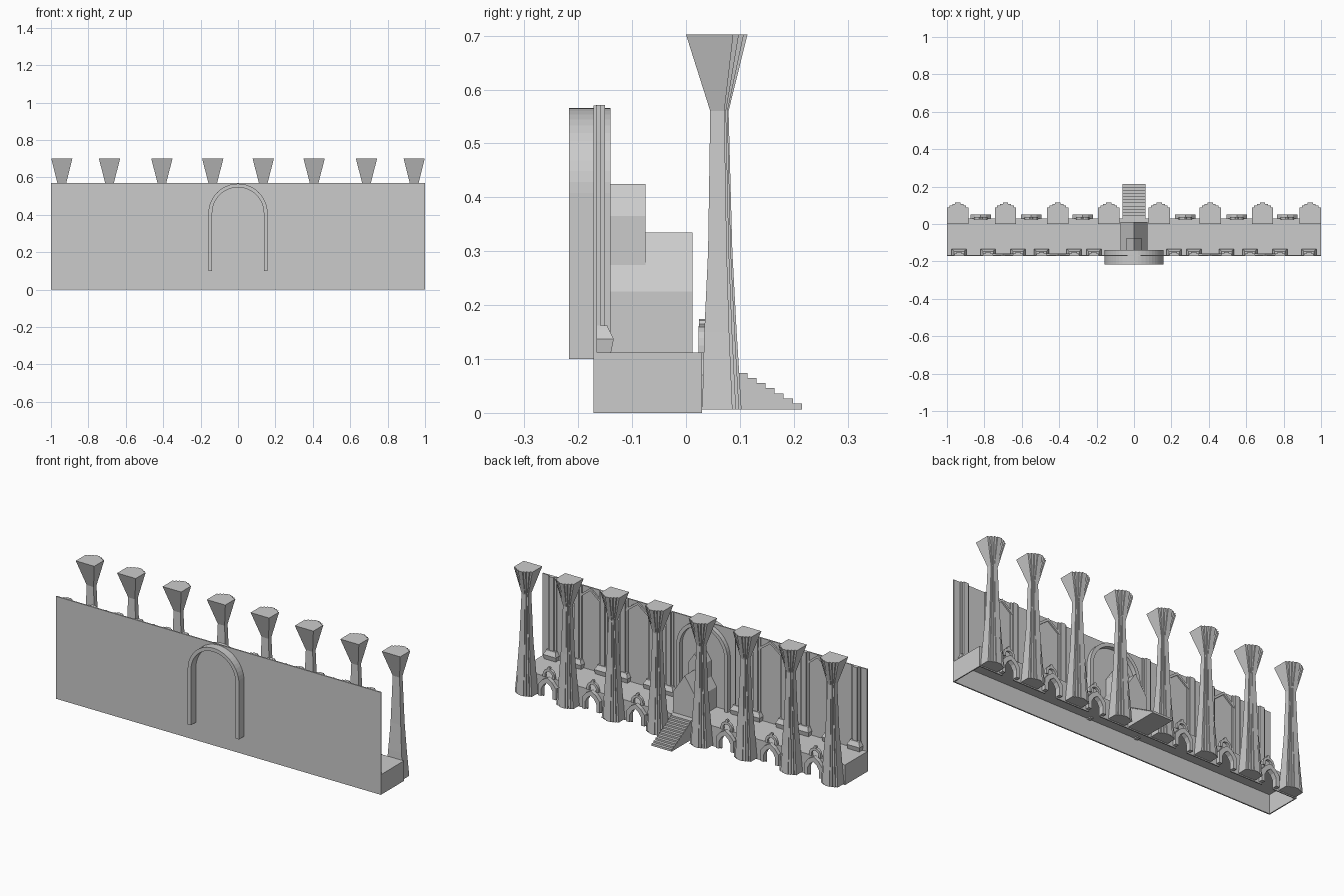
import bpy, bmesh, math

cube = bpy.data.objects.get("Cube")
if cube:
    bpy.data.objects.remove(cube, do_unlink=True)

stone = bpy.data.materials.new("grey_stone")
stone.use_nodes = True
colour = (0.6, 0.6, 0.6, 1)
stone.diffuse_color = colour
stone.node_tree.nodes["Principled BSDF"].inputs["Base Color"].default_value = colour


def loft(name, rings):
    """Skin matching closed rings and cap both ends."""
    bm = bmesh.new()
    loops = [[bm.verts.new(p) for p in ring] for ring in rings]
    n = len(loops[0])
    for a, b in zip(loops, loops[1:]):
        for i in range(n):
            j = (i + 1) % n
            bm.faces.new((a[i], a[j], b[j], b[i]))
    bm.faces.new(loops[0])
    bm.faces.new(loops[-1])
    bmesh.ops.recalc_face_normals(bm, faces=bm.faces)
    mesh = bpy.data.meshes.new(name)
    bm.to_mesh(mesh)
    bm.free()
    mesh.materials.append(stone)
    ob = bpy.data.objects.new(name, mesh)
    bpy.context.collection.objects.link(ob)
    return ob


def prism(name, outline, y0, y1):
    """Extrude an x,z outline along y."""
    return loft(name, [[(x, y, z) for x, z in outline] for y in (y0, y1)])


def box(name, x0, x1, y0, y1, z0, z1):
    return prism(name, [(x0, z0), (x1, z0), (x1, z1), (x0, z1)], y0, y1)


def arch_outline(cx, r_out, r_in, z_foot, z_spring, segs):
    """Round arch band as one closed outline."""
    arc = [math.pi * i / segs for i in range(segs + 1)]
    def leg(r, order):
        return [(cx + r * math.cos(a), z_spring + r * math.sin(a)) for a in order]
    return ([(cx + r_out, z_foot)] + leg(r_out, arc) + [(cx - r_out, z_foot), (cx - r_in, z_foot)]
            + leg(r_in, arc[::-1]) + [(cx + r_in, z_foot)])


def gable(w, z0, eaves, apex):
    return [(-w, z0), (w, z0), (w, eaves), (0, apex), (-w, eaves)]


def pointed_notch(cx, w, foot):
    """Pointed opening, listed from left to right."""
    return [(cx - w, foot), (cx - w, 0.05), (cx - w * 0.6, 0.075), (cx, 0.09),
            (cx + w * 0.6, 0.075), (cx + w, 0.05), (cx + w, foot)]


# Tall wall and hollow platform
DECK, BACK = 0.112, 0.03
box("tall_wall", -1, 1, -0.172, -0.165, 0, 0.57)
box("deck", -1, 1, -0.165, BACK, DECK - 0.006, DECK)
for s, side in ((-1, "right"), (1, "left")):
    box(side + "_platform_end", s * 0.994, s, -0.165, BACK, 0, DECK)

# Platform back wall with a row of pointed openings
bays = [-0.82, -0.55, -0.275, 0.275, 0.55, 0.82]
outline = [(-1, DECK - 0.006), (-1, 0)]
for cx in bays:
    outline += pointed_notch(cx, 0.035, 0)
outline += [(1, 0), (1, DECK - 0.006)]
prism("platform_back_wall", outline, BACK - 0.006, BACK)

# Opening surrounds, with a small crest arch and knob over each
for cx in bays:
    rim = [(cx - 0.055, 0.008)] + pointed_notch(cx, 0.035, 0.008)
    rim += [(cx + 0.055, 0.008), (cx + 0.055, 0.07), (cx + 0.03, 0.1), (cx, 0.118),
            (cx - 0.03, 0.1), (cx - 0.055, 0.07)]
    prism("opening_surround", rim, BACK, 0.052)
    prism("crest_arch", arch_outline(cx, 0.036, 0.022, DECK, 0.125, 8), 0.023, 0.038)
    prism("crest_knob", [(cx + 0.009 * math.cos(i * math.pi / 4),
                          0.165 + 0.009 * math.sin(i * math.pi / 4)) for i in range(8)],
          0.024, 0.037)

# Great arch through the wall
prism("great_arch", arch_outline(0, 0.158, 0.138, 0.1, 0.408, 24), -0.217, -0.14)

# Gabled shrine in two tiers
prism("shrine_lower", gable(0.073, DECK, 0.225, 0.335), -0.165, 0.012)
prism("shrine_upper", gable(0.04, 0.26, 0.365, 0.425), -0.165, -0.075)

# Staircase
steps = 11
run, rise = (0.215 - BACK) / steps, (DECK - 0.008) / steps
stair = [(BACK, 0.006)]
for i in range(steps):
    z = DECK - i * rise
    stair += [(BACK + i * run, z), (BACK + (i + 1) * run, z)]
stair.append((0.215, 0.006))
loft("staircase", [[(x, y, z) for y, z in stair] for x in (-0.062, 0.062)])

# Fluted columns: flat front, stepped back, flaring at foot and cap
half = [(1, 0), (1, 0.77), (0.78, 0.77), (0.78, 0.86), (0.52, 0.86),
        (0.52, 0.94), (0.25, 0.94), (0.25, 1)]
section = half + [(-x, y) for x, y in reversed(half)]
# height, half width, front y, back y
levels = [(0.006, 0.052, 0.03, 0.103), (0.15, 0.041, 0.034, 0.094),
          (0.3, 0.031, 0.041, 0.086), (0.56, 0.021, 0.045, 0.079),
          (0.702, 0.057, 0.0, 0.114)]
for x in (0.135, 0.407, 0.687, 0.942):
    for cx in (-x, x):
        loft("column", [[(cx + w * u, f + (b - f) * v, z) for u, v in section]
                        for z, w, f, b in levels])

# Wall pilasters: tapered foot, broad shaft and a narrow raised rib
for x in (0.215, 0.32, 0.495, 0.62, 0.78, 0.935):
    for cx in (-x, x):
        box("pilaster_shaft", cx - 0.026, cx + 0.026, -0.167, -0.159, DECK, 0.571)
        box("pilaster_rib", cx - 0.014, cx + 0.014, -0.16, -0.15, DECK, 0.571)
        foot = [(DECK, 0.036, -0.139), (0.137, 0.04, -0.134), (0.155, 0.03, -0.143),
                (0.162, 0.028, -0.146)]
        loft("pilaster_foot", [[(cx - w, -0.166, z), (cx + w, -0.166, z),
                                (cx + w, y, z), (cx - w, y, z)] for z, w, y in foot])

# Pointed mouldings joining each pair of pilasters
for a, b in ((0.32, 0.495), (0.62, 0.78)):
    for s in (-1, 1):
        l, r = s * a, s * b
        m = (l + r) / 2
        prism("pointed_moulding", [(l, 0.49), (m, 0.555), (r, 0.49),
                                   (r, 0.505), (m, 0.57), (l, 0.505)], -0.166, -0.157)
